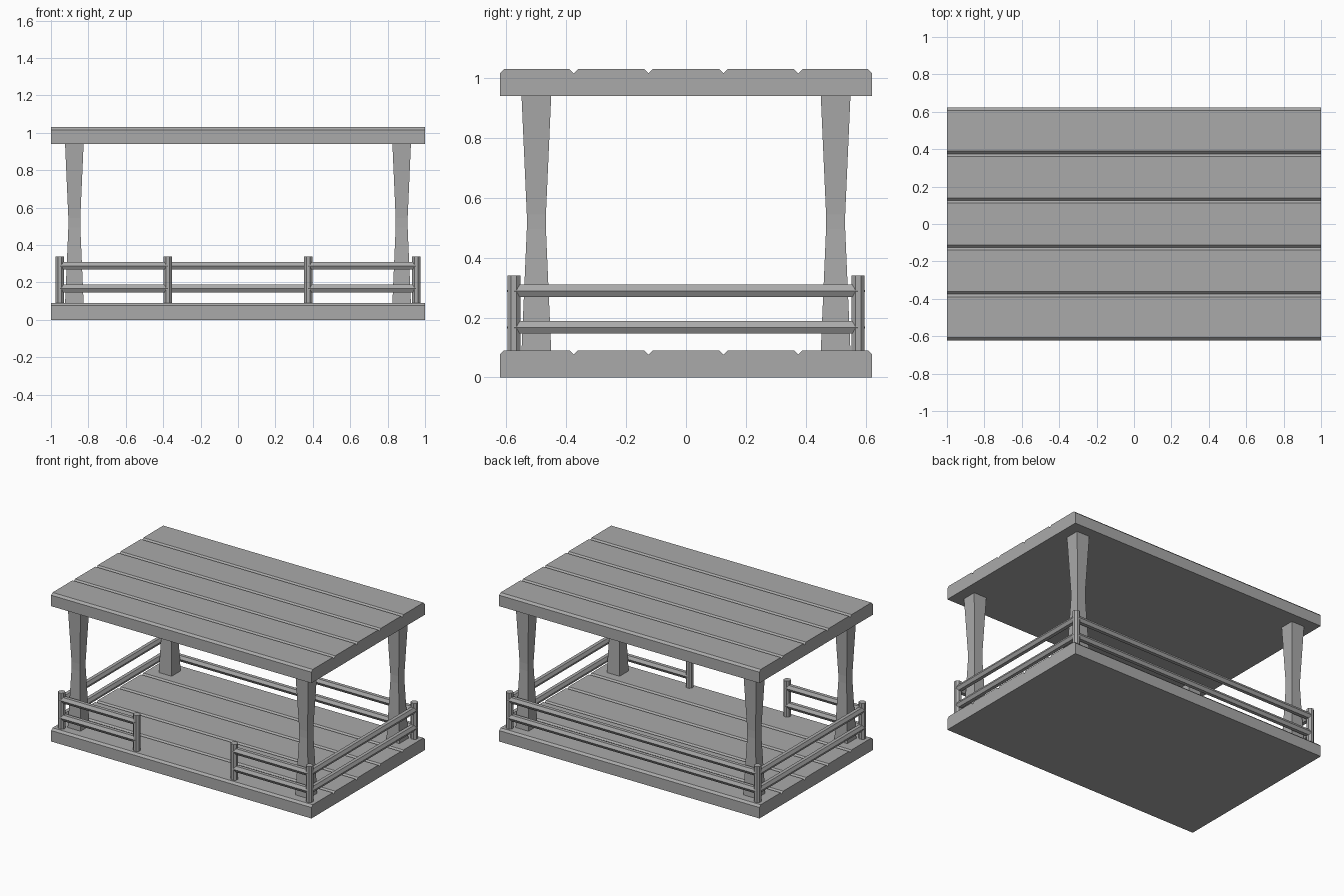
import bpy
import bmesh
import math
from mathutils import Vector

cube = bpy.data.objects.get("Cube")
if cube:
    bpy.data.objects.remove(cube, do_unlink=True)

GREY = (0.4, 0.4, 0.4, 1)
grey = bpy.data.materials.new("plain grey")
grey.diffuse_color = GREY
grey.use_nodes = True
grey.node_tree.nodes["Principled BSDF"].inputs["Base Color"].default_value = GREY


def loft(name, rings):
    """Skin a list of matching rings into a closed solid."""
    bm = bmesh.new()
    loops = [[bm.verts.new(p) for p in ring] for ring in rings]
    for low, high in zip(loops, loops[1:]):
        for i in range(len(low)):
            j = (i + 1) % len(low)
            bm.faces.new((low[i], low[j], high[j], high[i]))
    bm.faces.new(loops[0][::-1])
    bm.faces.new(loops[-1])
    bmesh.ops.recalc_face_normals(bm, faces=bm.faces)
    mesh = bpy.data.meshes.new(name)
    bm.to_mesh(mesh)
    bm.free()
    mesh.materials.append(grey)
    obj = bpy.data.objects.new(name, mesh)
    bpy.context.collection.objects.link(obj)
    return obj


def bar(name, start, end, sides=6, radius=0.024, turn=0.0):
    """Straight prism between two points."""
    start, end = Vector(start), Vector(end)
    axis = (end - start).normalized()
    up = Vector((0, 1, 0)) if abs(axis.z) > 0.5 else Vector((0, 0, 1))
    side = axis.cross(up)
    angles = [turn + math.tau * i / sides for i in range(sides)]
    ring = [(side * math.cos(a) + up * math.sin(a)) * radius for a in angles]
    return loft(name, [[c + p for p in ring] for c in (start, end)])


# Plank slabs: V grooves between boards and chamfered long edges
def slab(name, z, half=0.622, height=0.09, cut=0.014):
    top = z + height
    profile = [(-half, z), (-half, top - cut), (-half + cut, top)]
    for y in (-0.375, -0.125, 0.125, 0.375):
        profile += [(y - cut, top), (y, top - cut), (y + cut, top)]
    profile += [(half - cut, top), (half, top - cut), (half, z)]
    loft(name, [[(x, y, h) for y, h in profile] for x in (-1, 1)])


slab("deck", 0)
slab("roof", 0.94)

# Waisted square pillars
for sx, side in ((1, "left"), (-1, "right")):
    for sy, end in ((-1, "front"), (1, "back")):
        rings = []
        for z, r in ((0.08, 0.05), (0.495, 0.032), (0.545, 0.032), (0.95, 0.05)):
            rings.append([(sx * 0.875 + r * a, sy * 0.5 + r * b, z)
                          for a, b in ((-1, -1), (1, -1), (1, 1), (-1, 1))])
        loft(f"{end}_{side}_pillar", rings)

# Fence posts: corners plus the two beside the front opening
PX, PY, GATE = 0.953, 0.575, 0.375


def post(name, x, y):
    bar(name, (x, y, 0.08), (x, y, 0.34), sides=8, turn=math.pi / 8)


for sx, side in ((1, "left"), (-1, "right")):
    post(f"front_{side}_post", sx * PX, -PY)
    post(f"back_{side}_post", sx * PX, PY)
    post(f"gate_{side}_post", sx * GATE, -PY)

# Fence rails in two tiers
for tier, z in (("lower", 0.167), ("upper", 0.289)):
    bar(f"back_{tier}_rail", (-PX, PY, z), (PX, PY, z))
    for sx, side in ((1, "left"), (-1, "right")):
        bar(f"{side}_{tier}_rail", (sx * PX, -PY, z), (sx * PX, PY, z))
        bar(f"front_{side}_{tier}_rail", (sx * GATE, -PY, z), (sx * PX, -PY, z))
